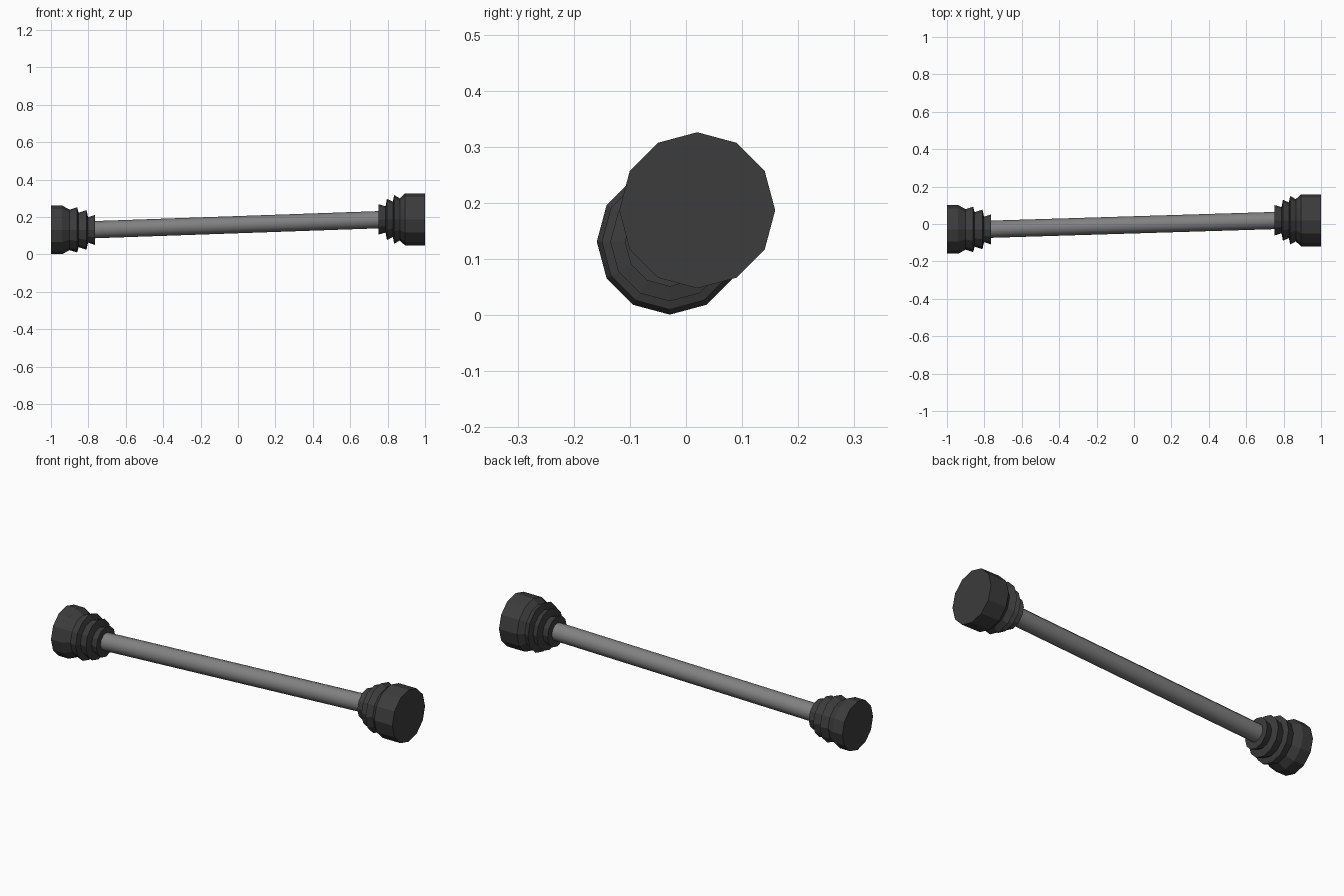
import bpy, bmesh, math
from mathutils import Vector

if "Cube" in bpy.data.objects:
    bpy.data.objects.remove(bpy.data.objects["Cube"])

dark = bpy.data.materials.new("dark_rubber")
dark.diffuse_color = (0.045, 0.045, 0.045, 1)
dark.use_nodes = True
dark.node_tree.nodes["Principled BSDF"].inputs["Base Color"].default_value = dark.diffuse_color
steel = bpy.data.materials.new("grey_steel")
steel.diffuse_color = (0.22, 0.22, 0.22, 1)
steel.use_nodes = True
steel.node_tree.nodes["Principled BSDF"].inputs["Base Color"].default_value = steel.diffuse_color


def lathe(name, profile, start, end, sides, mat, smooth):
    """Solid of rings: each profile point is (fraction from start to end, radius)."""
    bm = bmesh.new()
    rings = []
    for t, r in profile:
        c = start.lerp(end, t)
        rings.append([bm.verts.new(c + Vector((0, r * math.sin(a), r * math.cos(a))))
                      for a in (2 * math.pi * i / sides for i in range(sides))])
    for a, b in zip(rings, rings[1:]):
        for i in range(sides):
            j = (i + 1) % sides
            bm.faces.new((a[i], a[j], b[j], b[i]))
    bm.faces.new(rings[0])
    bm.faces.new(rings[-1])
    bmesh.ops.recalc_face_normals(bm, faces=bm.faces)
    me = bpy.data.meshes.new(name)
    bm.to_mesh(me)
    bm.free()
    me.materials.append(mat)
    ob = bpy.data.objects.new(name, me)
    bpy.context.collection.objects.link(ob)
    if smooth:
        bpy.ops.object.select_all(action='DESELECT')
        bpy.context.view_layer.objects.active = ob
        ob.select_set(True)
        bpy.ops.object.shade_smooth_by_angle(angle=math.radians(35))


def boot(name, outer, direction, profile):
    """Joint cup with ribbed boot; profile is (distance from outer end, radius)."""
    lathe(name, profile, outer, outer + Vector((direction, 0, 0)), 12, dark, False)


left = Vector((-1, -0.029, 0.131))
right = Vector((1, 0.020, 0.187))

# joint cups with stepped rubber boots
boot("left_joint_boot", left, 1,
     [(0, .130), (.06, .130), (.10, .108), (.14, .121), (.148, .092),
      (.19, .106), (.198, .068), (.235, .080)])
boot("right_joint_boot", right, -1,
     [(0, .139), (.107, .139), (.135, .113), (.165, .130), (.172, .095),
      (.204, .110), (.211, .070), (.248, .081)])

# slightly tilted shaft between the boots
lathe("shaft", [(0, .046), (1, .046)], left + Vector((.20, 0, 0)),
      right - Vector((.20, 0, 0)), 12, steel, True)
